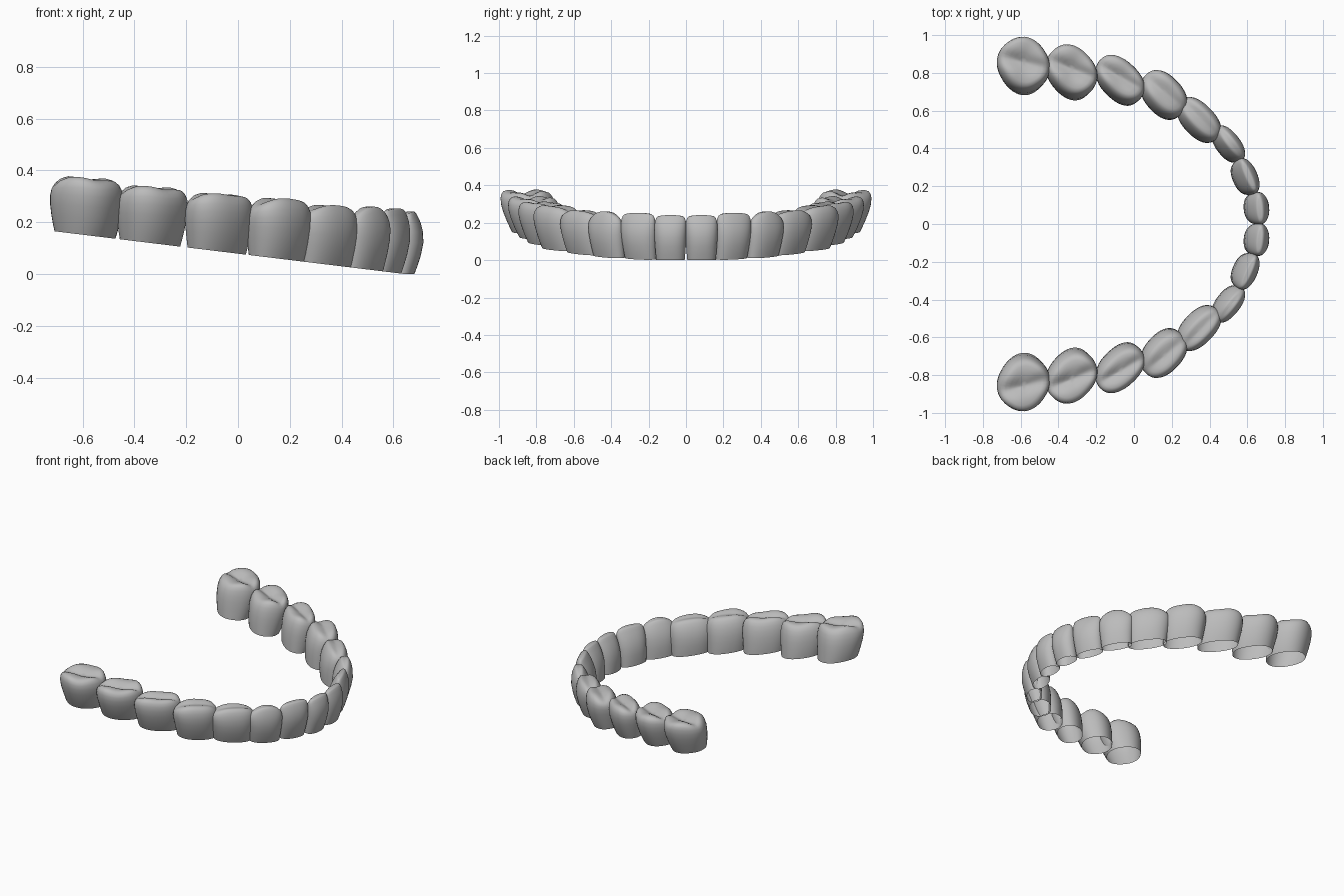
import bpy, math
from mathutils import Vector

if "Cube" in bpy.data.objects:
    bpy.data.objects.remove(bpy.data.objects["Cube"])

SEGS = 40
mat = bpy.data.materials.new("tooth_grey")
mat.diffuse_color = (0.5, 0.5, 0.5, 1)
mat.use_nodes = True
mat.node_tree.nodes["Principled BSDF"].inputs["Base Color"].default_value = mat.diffuse_color

# side and crown profile: height fraction, width scale, depth scale (round), depth scale (wedge)
PROFILE = [(0, .88, .81, .78), (.12, .91, .87, .87), (.3, .95, .94, .97), (.5, .99, .99, 1),
           (.68, 1, 1, .87), (.82, .98, .96, .67), (.91, .94, .89, .48), (.97, .87, .79, .34),
           (1, .75, .66, .22), (1, .56, .48, .14), (1, .38, .32, .08), (1, .19, .16, .04)]

# name: centre, half width, half depth, turn, groove turn, lean, top, wedge, peak, groove
TEETH = {
    "third_molar":     ((-.583, .856), .143, .133, -57, -14, (.008, .05), .373, 0, 0, .03),
    "second_molar":    ((-.328, .821), .146, .119, -47, -22, (.012, .048), .338, 0, 0, .03),
    "first_molar":     ((-.070, .777), .147, .098, -43, -30, (.012, .042), .312, .1, .01, .022),
    "second_premolar": ((.163, .697), .140, .099, -47, -40, (.015, .037), .295, .2, .03, .014),
    "first_premolar":  ((.350, .561), .138, .084, -46, -46, (.015, .028), .268, .4, .03, .008),
    "canine":          ((.511, .432), .108, .062, -52, -52, (.025, .022), .260, .8, .045, 0),
    "lateral_incisor": ((.606, .256), .098, .062, -66, -66, (.035, .015), .253, 1, .012, 0),
    "central_incisor": ((.666, .083), .084, .064, -85, -85, (.035, 0), .241, 1, .01, 0),
}


def gum_height(x):
    return max(0, .165 - .122 * (x + .71))


def oval(a, n=2.25):
    c, s = math.cos(a), math.sin(a)
    return math.copysign(abs(c) ** (2 / n), c), math.copysign(abs(s) ** (2 / n), s)


def make_tooth(name, side, centre, hw, hd, turn, gturn, lean, top, wedge, peak, groove):
    ang, gang = math.radians(turn), math.radians(gturn)
    tan, nor = Vector((math.cos(ang), math.sin(ang))), Vector((-math.sin(ang), math.cos(ang)))
    gt, gn = Vector((math.cos(gang), math.sin(gang))), Vector((-math.sin(gang), math.cos(gang)))
    verts, faces = [], []

    def point(t, u, v):
        # leaning crown with grooves and cusps fading in towards the top
        off = tan * u * hw + nor * v * hd
        p = Vector(centre) + off - Vector(lean) * (1 - t) ** 1.3
        gu, gv = off.dot(gt) / hw, off.dot(gn) / hd
        tip = top - peak * gu * gu
        tip -= groove * math.exp(-(gv / .28) ** 2) * (1 - .4 * abs(gu))
        tip += groove * .18 * math.cos(gu * 5 + 2.2) * min(1, abs(gv) * 2)
        tip -= .12 * groove * (gv + 1) + .2 * groove * gu
        base = gum_height(p.x)
        full = base + (top - base) * t
        z = full + (tip - top) * max(0, (t - .5) / .5) ** 1.5
        return (p.x, side * p.y, z)

    for t, w, dr, dw in PROFILE:
        d = dr * (1 - wedge) + dw * wedge
        w = w + wedge * .03
        for i in range(SEGS):
            u, v = oval(2 * math.pi * i / SEGS)
            verts.append(point(t, u * w, v * d))
    verts.append(point(1, 0, 0))
    last = (len(PROFILE) - 1) * SEGS
    for i in range(SEGS):
        j = (i + 1) % SEGS
        for k in range(0, last, SEGS):
            faces.append((k + i, k + j, k + SEGS + j, k + SEGS + i))
        faces.append((last + i, last + j, len(verts) - 1))
    if side < 0:
        faces = [f[::-1] for f in faces]
    me = bpy.data.meshes.new(name)
    me.from_pydata(verts, [], faces)
    me.materials.append(mat)
    me.polygons.foreach_set("use_smooth", [True] * len(faces))
    ob = bpy.data.objects.new(name, me)
    bpy.context.collection.objects.link(ob)


# both halves of the arch, each crown an open-bottomed shell
for label, side in (("left", 1), ("right", -1)):
    for tooth, spec in TEETH.items():
        make_tooth(f"{label}_{tooth}", side, *spec)
